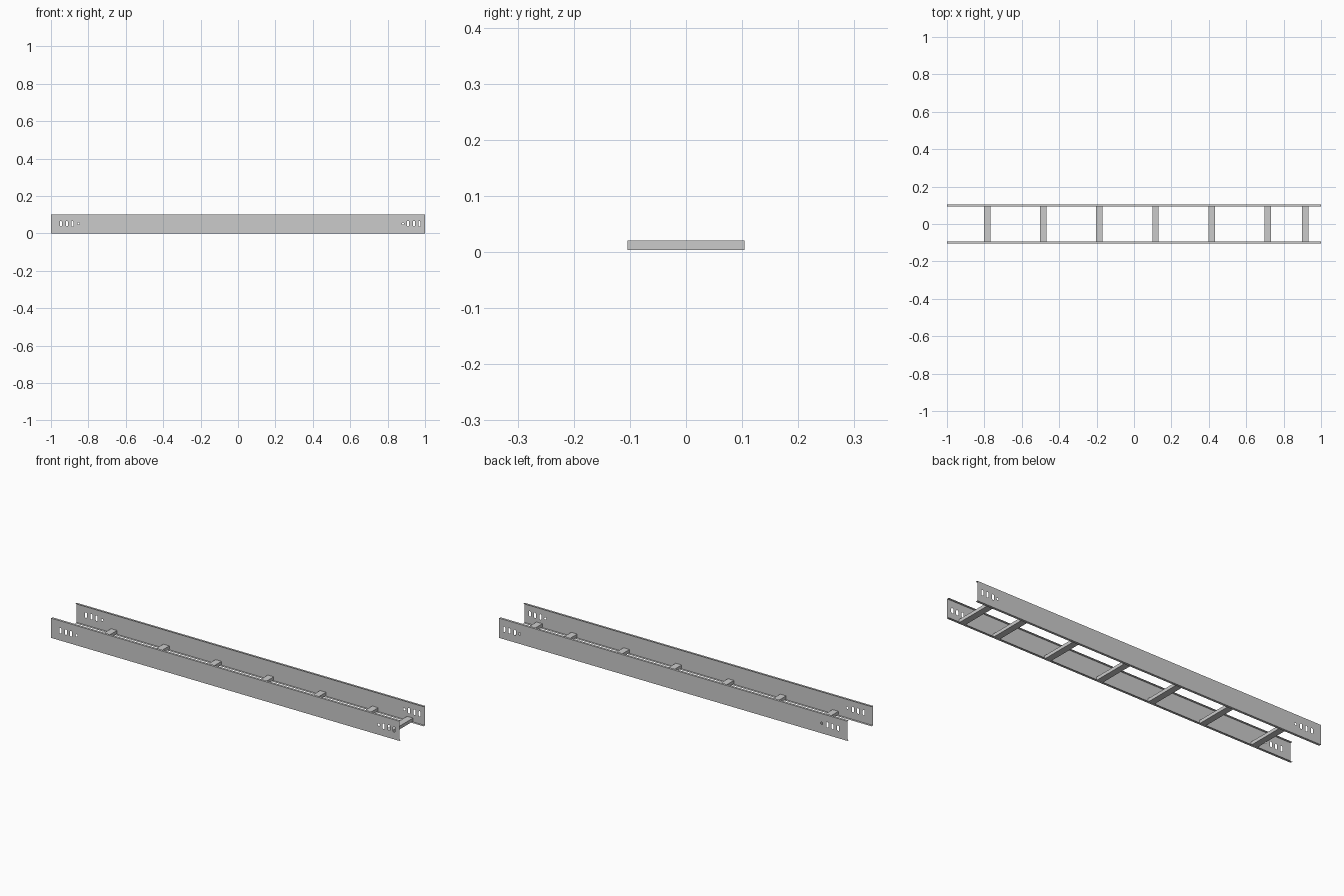
import bpy, bmesh, math

if "Cube" in bpy.data.objects:
    bpy.data.objects.remove(bpy.data.objects["Cube"])

Y, H, LIP = 0.105, 0.102, 0.012
SLOTS = [-0.947, -0.915, -0.885, 0.909, 0.941, 0.97]
ROUNDS = [-0.853, 0.882]
HOLE_Z, R = 0.052, 0.006


def finish(name, bm):
    mesh = bpy.data.meshes.new(name)
    bm.to_mesh(mesh)
    bm.free()
    ob = bpy.data.objects.new(name, mesh)
    bpy.context.collection.objects.link(ob)
    return ob


def hole_outline(x, stretch, n=16):
    # circle split at its middle and stretched vertically into a slot
    pts = []
    for i in range(n):
        a = 2 * math.pi * (i + 0.5) / n
        dz = stretch if math.sin(a) > 0 else -stretch
        pts.append((x + R * math.cos(a), HOLE_Z + R * math.sin(a) + dz))
    return pts


# Side rail: sheet-metal channel with punched web and inward lips
bm = bmesh.new()
loops = [[(-1, 0), (1, 0), (1, H), (-1, H)]]
loops += [hole_outline(x, 0.0085) for x in SLOTS]
loops += [hole_outline(x, 0.0) for x in ROUNDS]
edges, outer = [], None
for pts in loops:
    vs = [bm.verts.new((x, -Y, z)) for x, z in pts]
    outer = outer or vs
    edges += [bm.edges.new((vs[i], vs[(i + 1) % len(vs)])) for i in range(len(vs))]
bmesh.ops.triangle_fill(bm, edges=edges, use_beauty=True, normal=(0, -1, 0))
for a, b in ((outer[0], outer[1]), (outer[2], outer[3])):
    c, d = (bm.verts.new((v.co.x, -Y + LIP, v.co.z)) for v in (b, a))
    bm.faces.new((b, a, d, c))
bmesh.ops.recalc_face_normals(bm, faces=bm.faces)
rail = finish("side_rails", bm)
mirror = rail.modifiers.new("mirror", 'MIRROR')
mirror.use_axis = (False, True, False)

# Rungs between the rails
for i, x in enumerate([-0.785, -0.485, -0.185, 0.115, 0.415, 0.715, 0.915]):
    bm = bmesh.new()
    bmesh.ops.create_cube(bm, size=1)
    bmesh.ops.scale(bm, verts=bm.verts, vec=(0.034, 2 * Y - 0.001, 0.017))
    ob = finish(f"rung_{i + 1}", bm)
    ob.location = (x, 0, 0.012)
